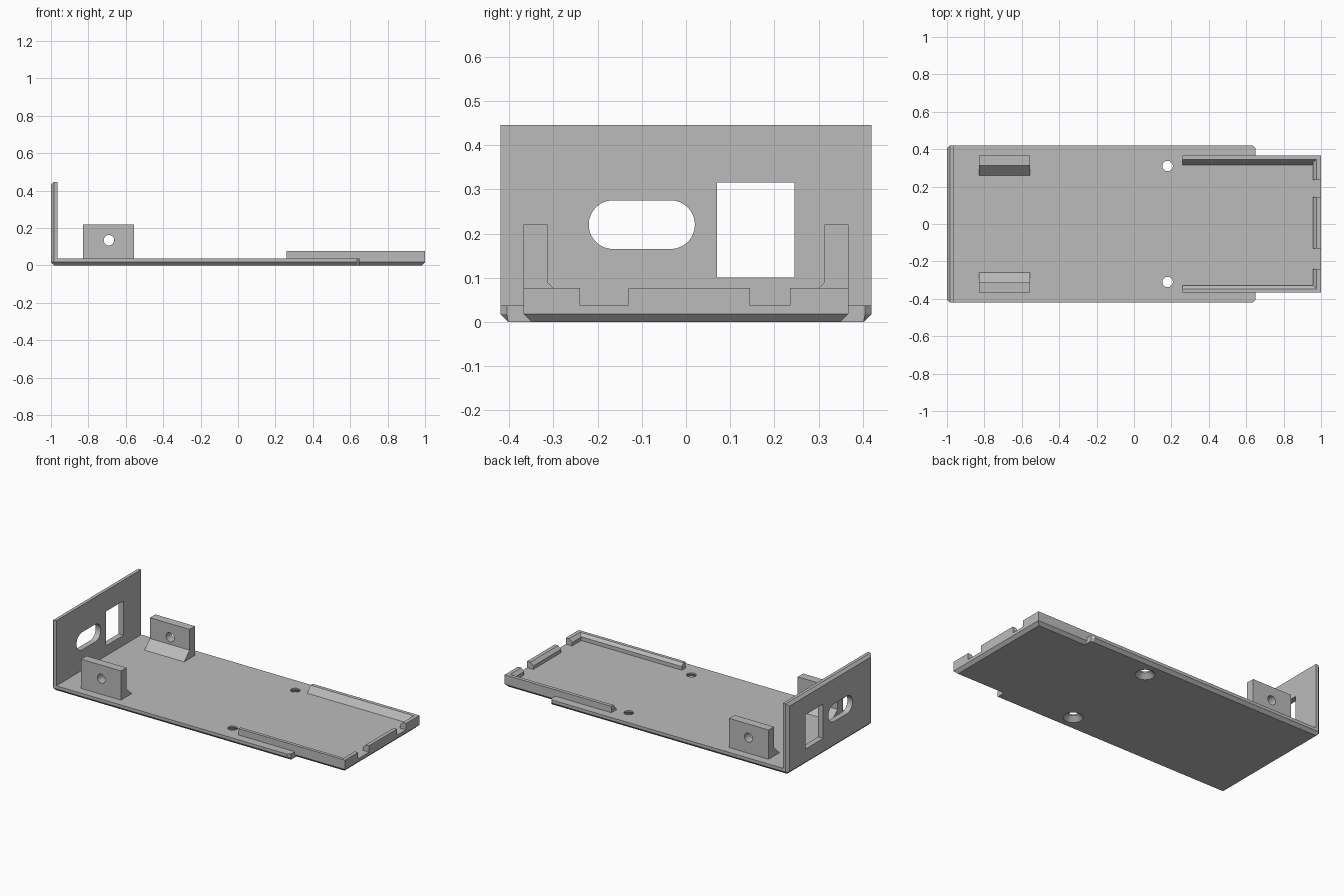
import bpy, bmesh, math
from mathutils import Vector

cube = bpy.data.objects.get("Cube")
if cube:
    bpy.data.objects.remove(cube, do_unlink=True)

grey = bpy.data.materials.new("plain grey")
grey.use_nodes = True
grey.diffuse_color = (0.5, 0.5, 0.5, 1)
grey.node_tree.nodes["Principled BSDF"].inputs["Base Color"].default_value = (0.5, 0.5, 0.5, 1)


def loft(name, rings):
    """Closed solid through rings of 3D points with equal counts."""
    bm = bmesh.new()
    loops = [[bm.verts.new(p) for p in ring] for ring in rings]
    n = len(loops[0])
    for a, b in zip(loops, loops[1:]):
        for i in range(n):
            j = (i + 1) % n
            bm.faces.new((a[i], a[j], b[j], b[i]))
    bm.faces.new(loops[0])
    bm.faces.new(loops[-1])
    bmesh.ops.remove_doubles(bm, verts=bm.verts, dist=1e-5)
    bmesh.ops.recalc_face_normals(bm, faces=bm.faces)
    mesh = bpy.data.meshes.new(name)
    bm.to_mesh(mesh)
    bm.free()
    mesh.materials.append(grey)
    ob = bpy.data.objects.new(name, mesh)
    bpy.context.collection.objects.link(ob)
    return ob


def along_x(name, yz, x0, x1):
    return loft(name, [[(x, y, z) for y, z in yz] for x in (x0, x1)])


def along_y(name, xz, y0, y1):
    return loft(name, [[(x, y, z) for x, z in xz] for y in (y0, y1)])


def circle(r, n=32):
    return [(r * math.cos(math.tau * i / n), r * math.sin(math.tau * i / n)) for i in range(n)]


def cut(target, cutter):
    cutter.hide_render = True
    mod = target.modifiers.new("cut", 'BOOLEAN')
    mod.operation, mod.solver, mod.object = 'DIFFERENCE', 'EXACT', cutter
    bpy.context.view_layer.objects.active = target
    bpy.ops.object.modifier_apply(modifier=mod.name)
    bpy.data.objects.remove(cutter, do_unlink=True)


def smooth(ob):
    bpy.ops.object.select_all(action='DESELECT')
    ob.select_set(True)
    bpy.context.view_layer.objects.active = ob
    bpy.ops.object.shade_smooth_by_angle(angle=math.radians(25))


W, N, T, C = 0.42, 0.367, 0.037, 0.018   # wide half, narrow half, thickness, chamfer
STEP = 0.65

# Base plate: stepped outline with chamfered underside
def mirrored(half, z):
    return [(x, y, z) for x, y in half] + [(x, -y, z) for x, y in reversed(half)]

upper = [(-1, W - .015), (-.985, W), (STEP - .015, W), (STEP, W - .015), (STEP, N), (1, N)]
lower = [(C - 1, W - C), (C - 1, W - C), (STEP - .015, W - C), (STEP, W - C),
         (STEP, N - C), (1 - C, N - C)]
plate = loft("base_plate", [mirrored(lower, 0), mirrored(upper, C), mirrored(upper, T)])

# Countersunk screw holes
for s in (-1, 1):
    levels = [(-.01, .056), (0, .056), (.028, .028), (.06, .028)]
    cut(plate, loft("screw_cutter", [[(.18 + a, s * .31 + b, z) for a, b in circle(r)]
                                     for z, r in levels]))
smooth(plate)

# End wall with chamfered outer rim
def rim(x, inset):
    w, top = W - inset, .445 - inset
    return [(x, -w, T), (x, w, T), (x, w, top), (x, -w, top)]

wall = loft("end_wall", [rim(-1, .015), rim(-.985, 0), rim(-.965, 0)])
slot = [(-.1 + math.copysign(.065, math.cos(t)) + .055 * math.cos(t), .22 + .055 * math.sin(t))
        for t in [math.tau * (i + .5) / 48 for i in range(48)]]
cut(wall, along_x("slot_cutter", slot, -1.1, -.9))
window = [(.07, .1), (.245, .1), (.245, .315), (.07, .315)]
cut(wall, along_x("window_cutter", window, -1.1, -.9))
smooth(wall)

# Upright tabs with sloped feet and a cross hole
for s, label in ((-1, "front"), (1, "back")):
    prof = [(.367, T), (.367, .22), (.313, .22), (.313, .09), (.26, T)]
    tab = along_x(label + "_tab", [(s * y, z) for y, z in prof], -.83, -.555)
    hole = [(-.69 + a, .135 + b) for a, b in circle(.028)]
    cut(tab, along_y("tab_cutter", hole, s * .2, s * .45))
    smooth(tab)

# Side rails: wide slope at the back, small chamfer at the front
RIM = .077
along_x("back_rail", [(N, T), (N, RIM), (.345, RIM), (.315, T)], .26, 1)
along_x("front_rail", [(-N, T), (-N, RIM), (-.347, RIM), (-.33, .06), (-.33, T)], .26, 1)

# End lip in three pieces
lip = [(1, T), (1, RIM), (.977, RIM), (.957, .058), (.957, T)]
for label, y0, y1 in (("front", -N, -.24), ("middle", -.13, .145), ("back", .235, N)):
    along_y(label + "_lip", lip, y0, y1)
